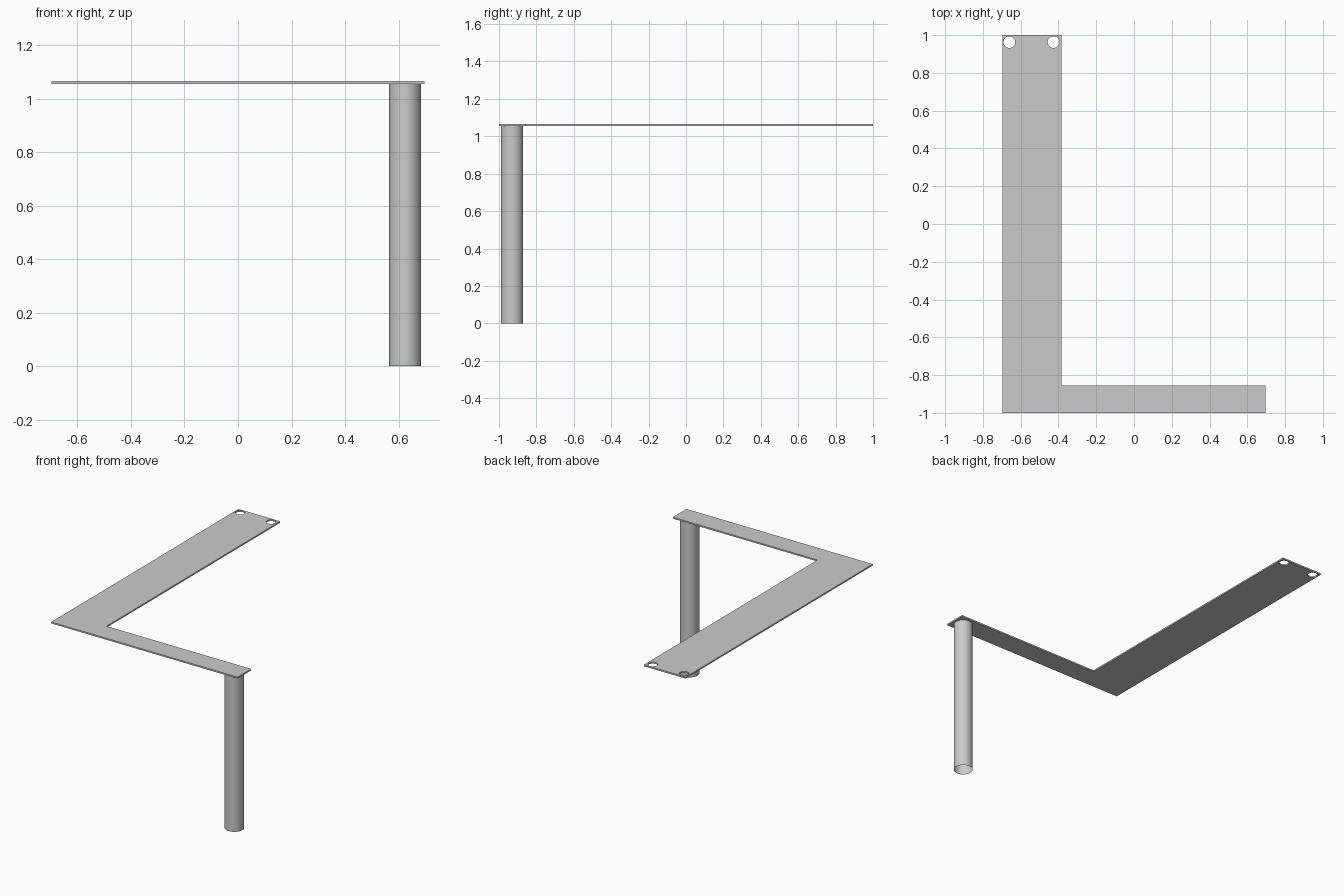
import bpy
import bmesh
from math import cos, sin, tau, radians
from mathutils import Vector

cube = bpy.data.objects.get("Cube")
if cube:
    bpy.data.objects.remove(cube)

PLATE_BOTTOM, PLATE_TOP = 1.055, 1.065

grey = bpy.data.materials.new("light_grey")
grey.use_nodes = True
colour = (0.6, 0.6, 0.6, 1)
grey.diffuse_color = colour
grey.node_tree.nodes["Principled BSDF"].inputs["Base Color"].default_value = colour


def add_object(name, bm):
    mesh = bpy.data.meshes.new(name)
    bm.to_mesh(mesh)
    bm.free()
    mesh.materials.append(grey)
    obj = bpy.data.objects.new(name, mesh)
    bpy.context.collection.objects.link(obj)
    bpy.ops.object.select_all(action="DESELECT")
    obj.select_set(True)
    bpy.context.view_layer.objects.active = obj
    bpy.ops.object.shade_smooth_by_angle(angle=radians(30))
    return obj


def circle(cx, cy, radius, sides=32):
    return [(cx + radius * cos(tau * i / sides), cy + radius * sin(tau * i / sides))
            for i in range(sides)]


def add_loop(bm, points, z):
    verts = [bm.verts.new((x, y, z)) for x, y in points]
    return [bm.edges.new((a, b)) for a, b in zip(verts, verts[1:] + verts[:1])]


# L-shaped top plate with two mounting holes at its back end
outline = [(-0.697, -1), (0.697, -1), (0.697, -0.855),
           (-0.385, -0.855), (-0.385, 1), (-0.697, 1)]
bm = bmesh.new()
edges = add_loop(bm, outline, PLATE_BOTTOM)
for hole_x in (-0.66, -0.426):
    edges += add_loop(bm, circle(hole_x, 0.963, 0.031), PLATE_BOTTOM)
bmesh.ops.triangle_fill(bm, edges=edges, use_beauty=True, normal=(0, 0, 1))
bmesh.ops.dissolve_limit(bm, angle_limit=0.01, verts=bm.verts, edges=bm.edges)
extruded = bmesh.ops.extrude_face_region(bm, geom=bm.faces[:], use_keep_orig=True)
top_verts = [g for g in extruded["geom"] if isinstance(g, bmesh.types.BMVert)]
bmesh.ops.translate(bm, verts=top_verts, vec=Vector((0, 0, PLATE_TOP - PLATE_BOTTOM)))
bmesh.ops.recalc_face_normals(bm, faces=bm.faces)
add_object("top_plate", bm)

# Open tube leg under the free end of the short arm
bm = bmesh.new()
bmesh.ops.create_cone(bm, cap_ends=False, segments=48, radius1=0.0595,
                      radius2=0.0595, depth=PLATE_BOTTOM)
bmesh.ops.translate(bm, verts=bm.verts, vec=Vector((0.624, -0.93, PLATE_BOTTOM / 2)))
add_object("tube_leg", bm)
